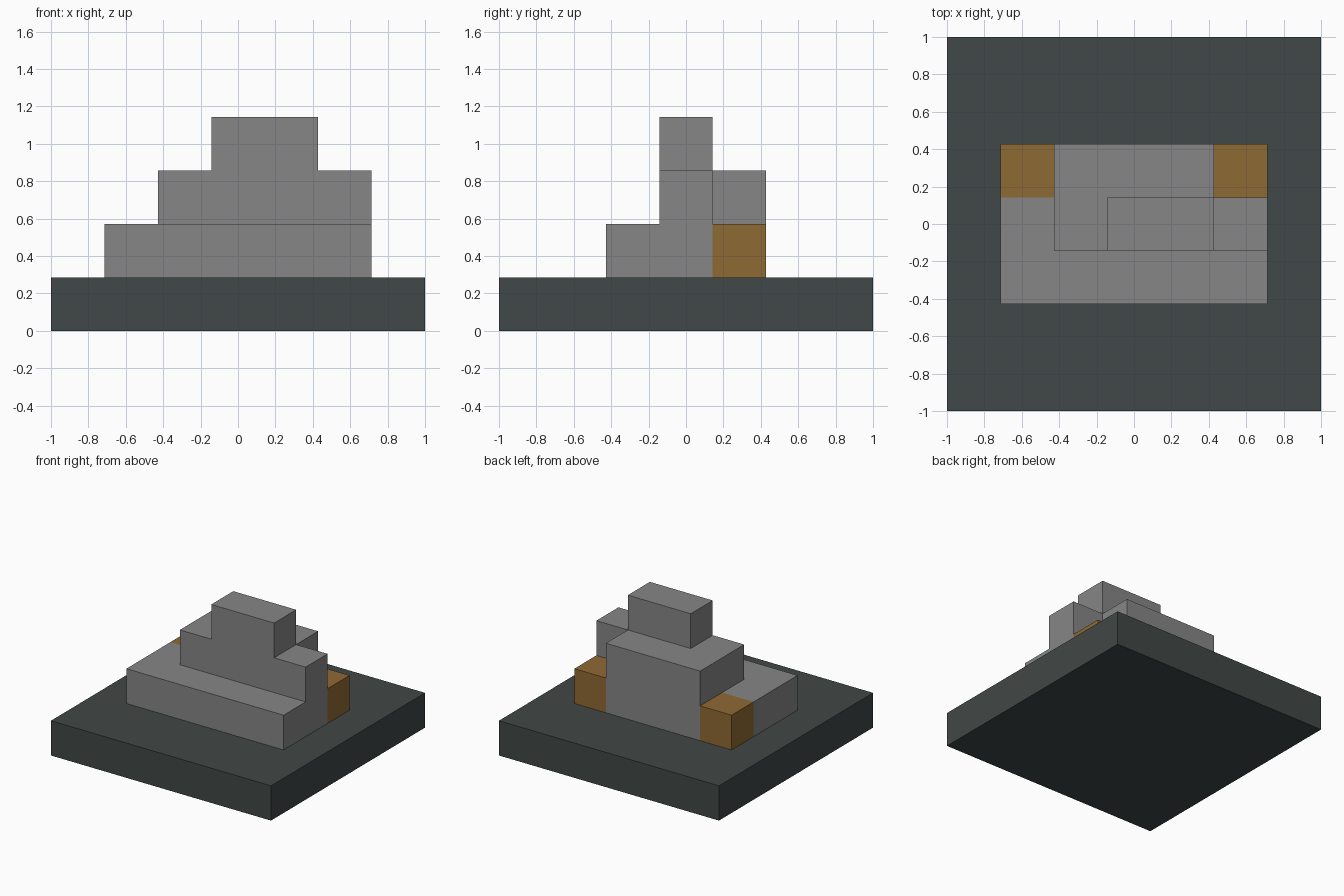
import bpy
import bmesh
from mathutils import Vector

cube = bpy.data.objects.get("Cube")
if cube:
    bpy.data.objects.remove(cube, do_unlink=True)

GRID = 7             # blocks along each side of the base
UNIT = 2 / GRID      # edge of one block


def material(name, colour):
    mat = bpy.data.materials.new(name)
    mat.use_nodes = True
    rgba = (*colour, 1)
    mat.diffuse_color = rgba
    mat.node_tree.nodes["Principled BSDF"].inputs["Base Color"].default_value = rgba
    return mat


def block(columns, rows, layers):
    """Set of filled grid cells; each range includes both ends."""
    return {(x, y, z)
            for x in range(columns[0], columns[1] + 1)
            for y in range(rows[0], rows[1] + 1)
            for z in range(layers[0], layers[1] + 1)}


def build(name, cells, mat):
    """Closed outer skin of a set of cells, with flat areas merged."""
    bm = bmesh.new()
    for cell in cells:
        centre = Vector(cell) + Vector((0.5, 0.5, 0.5))
        for axis in range(3):
            for sign in (-1, 1):
                n = Vector((0, 0, 0))
                n[axis] = sign
                if tuple(int(c + d) for c, d in zip(cell, n)) in cells:
                    continue
                u = Vector((0, 0, 0))
                u[(axis + 1) % 3] = 1
                v = n.cross(u)
                corners = (-u - v, u - v, u + v, v - u)
                bm.faces.new([bm.verts.new(centre + (n + c) / 2) for c in corners])
    bmesh.ops.remove_doubles(bm, verts=bm.verts[:], dist=0.01)
    bmesh.ops.dissolve_limit(bm, angle_limit=0.01, verts=bm.verts[:], edges=bm.edges[:])
    bmesh.ops.translate(bm, verts=bm.verts[:], vec=(-GRID / 2, -GRID / 2, 0))
    bmesh.ops.scale(bm, verts=bm.verts[:], vec=(UNIT, UNIT, UNIT))
    mesh = bpy.data.meshes.new(name)
    bm.to_mesh(mesh)
    bm.free()
    mesh.materials.append(mat)
    obj = bpy.data.objects.new(name, mesh)
    bpy.context.collection.objects.link(obj)


slate = material("dark slate", (0.053, 0.064, 0.063))
stone = material("stone grey", (0.24, 0.24, 0.24))
brown = material("earth brown", (0.275, 0.144, 0.035))

# Square base slab
build("base", block((0, 6), (0, 6), (0, 0)), slate)

# Brown blocks at the two rear corners
right_corner = block((1, 1), (4, 4), (1, 1))
left_corner = block((5, 5), (4, 4), (1, 1))
build("right_corner_block", right_corner, brown)
build("left_corner_block", left_corner, brown)

# Stepped stone mound: lower tier, L-shaped middle tier, top tier
lower = block((1, 5), (2, 4), (1, 1)) - right_corner - left_corner
middle = block((2, 5), (3, 3), (2, 2)) | block((2, 4), (4, 4), (2, 2))
top = block((3, 4), (3, 3), (3, 3))
build("stone_mound", lower | middle | top, stone)
